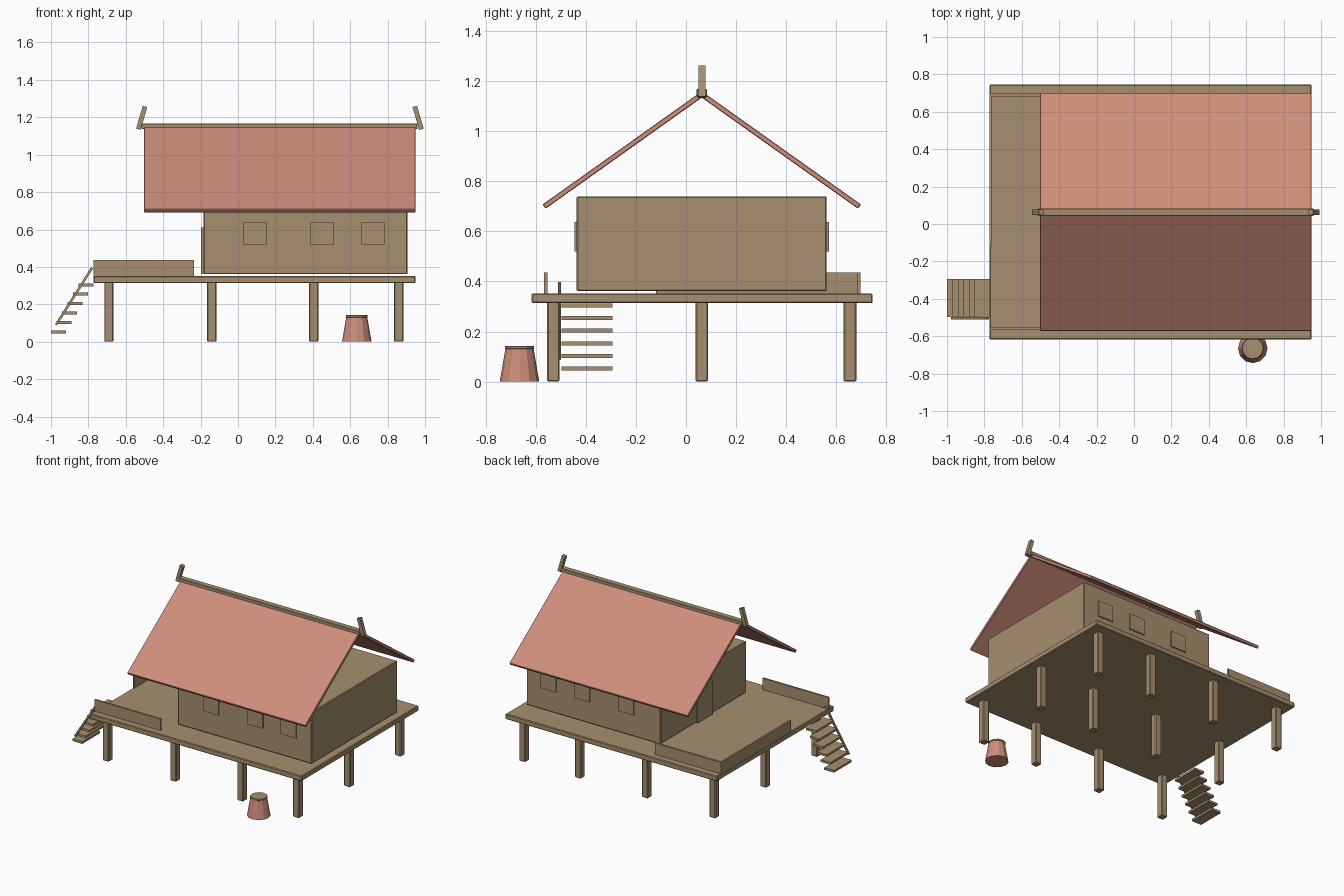
import bpy, bmesh, math
from mathutils import Vector, Matrix

cube = bpy.data.objects.get("Cube")
if cube:
    bpy.data.objects.remove(cube, do_unlink=True)


def material(name, rgb):
    m = bpy.data.materials.new(name)
    m.use_nodes = True
    m.diffuse_color = (*rgb, 1)
    m.node_tree.nodes["Principled BSDF"].inputs["Base Color"].default_value = (*rgb, 1)
    return m


wood = material("tan wood", (0.38, 0.275, 0.157))
clay = material("terracotta", (0.62, 0.27, 0.195))


def finish(name, bm, mat, bevel=0):
    me = bpy.data.meshes.new(name)
    bm.to_mesh(me)
    bm.free()
    me.materials.append(mat)
    ob = bpy.data.objects.new(name, me)
    bpy.context.collection.objects.link(ob)
    if bevel:
        mod = ob.modifiers.new("bevel", 'BEVEL')
        mod.width = bevel
        mod.segments = 1
    return ob


def box(name, xs, ys, zs, mat=wood, bevel=0):
    """Axis-aligned box from ranges along each axis."""
    bm = bmesh.new()
    bmesh.ops.create_cube(bm, size=1)
    for v in bm.verts:
        v.co = Vector([(r[0] + r[1]) / 2 + c * (r[1] - r[0])
                       for c, r in zip(v.co, (xs, ys, zs))])
    return finish(name, bm, mat, bevel)


def beam(name, a, b, width, thick, side, mat=wood, bevel=0):
    """Box running from a to b; width is measured along the side axis."""
    a, b, side = Vector(a), Vector(b), Vector(side)
    d = (b - a).normalized()
    n = d.cross(side).normalized()
    rot = Matrix((d, side, n)).transposed().to_4x4()
    bm = bmesh.new()
    bmesh.ops.create_cube(bm, size=1)
    bm.transform(Matrix.Translation((a + b) / 2) @ rot
                 @ Matrix.Diagonal(((b - a).length, width, thick, 1)))
    return finish(name, bm, mat, bevel)


def cone(name, x, y, z0, z1, r0, r1, mat, bevel=0):
    bm = bmesh.new()
    bmesh.ops.create_cone(bm, cap_ends=True, segments=12, radius1=r0, radius2=r1, depth=z1 - z0)
    bm.transform(Matrix.Translation((x, y, (z0 + z1) / 2)))
    return finish(name, bm, mat, bevel)


MID = 0.063   # centre line of the house in y
ROOF_MID = 0.224

# Raised deck on posts
box("deck", (-0.773, 0.95), (-0.617, 0.745), (0.313, 0.352), bevel=0.005)
for x in (-0.69, -0.14, 0.405, 0.86):
    for y in (-0.53, MID, 0.655):
        box("post", (x - 0.025, x + 0.025), (y - 0.025, y + 0.025), (0, 0.32), bevel=0.005)

# House body, windows and door
box("house_walls", (-0.185, 0.905), (-0.437, 0.562), (0.361, 0.74), bevel=0.005)
for x in (0.09, 0.45, 0.722):
    for y0, y1 in ((-0.446, -0.436), (0.561, 0.571)):
        box("window_shutter", (x - 0.062, x + 0.062), (y0, y1), (0.52, 0.637))
box("door", (-0.197, -0.184), (-0.03, 0.145), (0.361, 0.612))

# Porch railings
for y0, y1 in ((-0.567, -0.553), (0.682, 0.697)):
    box("porch_railing", (-0.773, -0.235), (y0, y1), (0.35, 0.436))
box("porch_side_railing", (-0.773, -0.761), (-0.12, 0.697), (0.35, 0.436))

# Roof slabs, ridge beam and crossed end finials
for s in (-1, 1):
    beam("roof_slope", (ROOF_MID, MID + s * 0.63, 0.699), (ROOF_MID, MID, 1.147),
         1.452, 0.021, (1, 0, 0), clay, bevel=0.003)
    beam("ridge_finial", (ROOF_MID + s * 0.757, MID, 1.136),
         (ROOF_MID + s * 0.721, MID, 1.258), 0.028, 0.025, (0, 1, 0))
box("ridge_beam", (-0.515, 0.96), (MID - 0.021, MID + 0.021), (1.137, 1.168), bevel=0.003)

# Stairs with a single sloping rail
for i in range(6):
    x, z = -1 + i * 0.0293, 0.052 + i * 0.0505
    box("stair_tread", (x, x + 0.08), (-0.497, -0.293), (z - 0.008, z + 0.008))
beam("stair_rail", (-0.973, -0.505, 0.09), (-0.78, -0.505, 0.395), 0.013, 0.013, (0, 1, 0))

# Water jar with lid
cone("jar", 0.635, -0.665, 0, 0.133, 0.079, 0.056, clay)
cone("jar_lid", 0.635, -0.665, 0.13, 0.143, 0.059, 0.059, wood, bevel=0.003)
